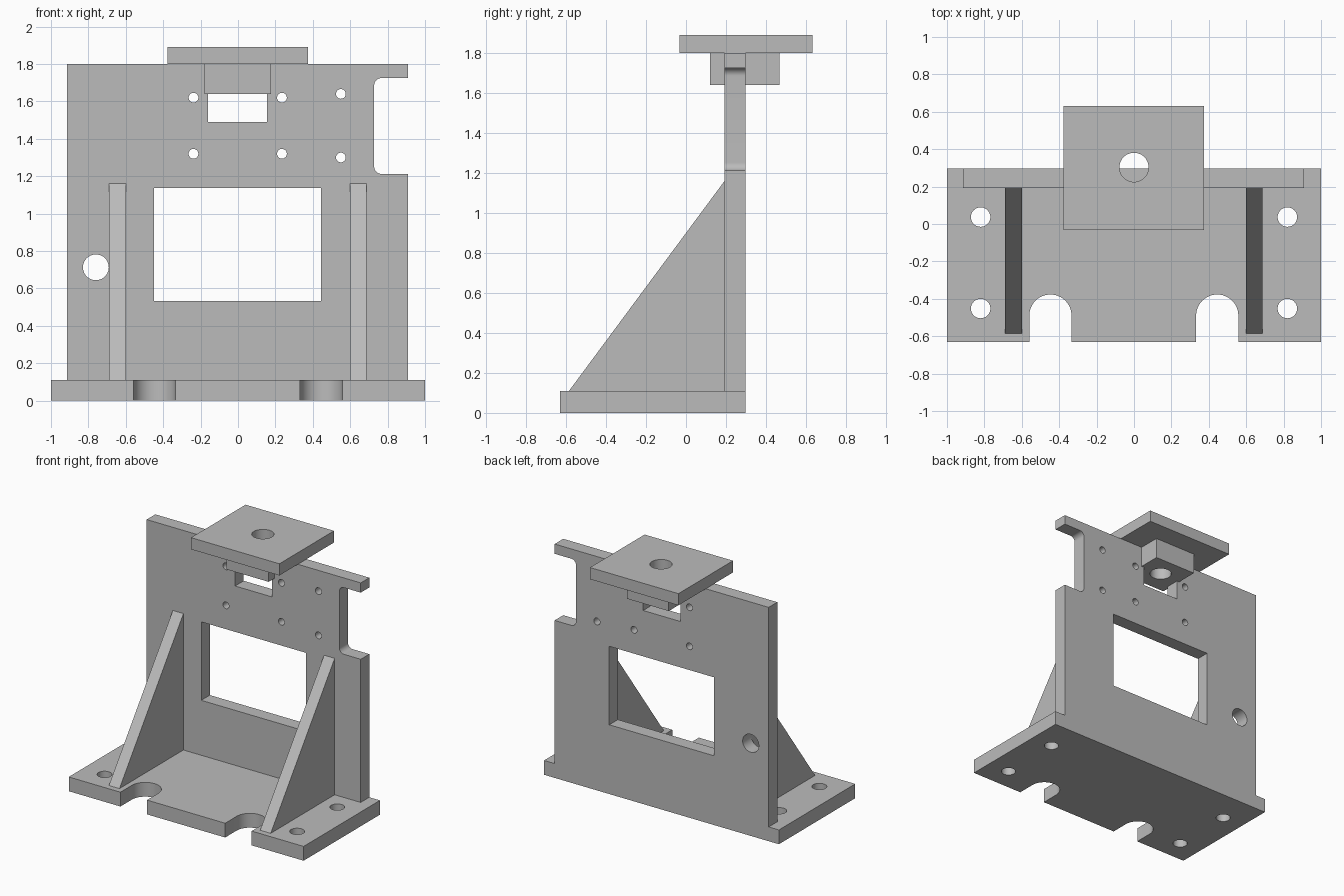
import bpy, bmesh, math
from mathutils import Matrix

cube = bpy.data.objects.get("Cube")
if cube:
    bpy.data.objects.remove(cube, do_unlink=True)

grey = bpy.data.materials.new("plain grey")
grey.use_nodes = True
color = (0.5, 0.5, 0.5, 1)
grey.diffuse_color = color
grey.node_tree.nodes["Principled BSDF"].inputs["Base Color"].default_value = color

# Drawing planes: local x, y, z mapped to world axes
FLAT = Matrix.Identity(4)
FRONT = Matrix.Rotation(math.pi / 2, 4, "X")
SIDE = Matrix(((0, 0, 1, 0), (1, 0, 0, 0), (0, 1, 0, 0), (0, 0, 0, 1)))


def arc(cx, cy, r, start, end, steps=12):
    angles = [math.radians(start + (end - start) * i / steps) for i in range(steps + 1)]
    return [(cx + r * math.cos(a), cy + r * math.sin(a)) for a in angles]


def circle(cx, cy, r):
    return arc(cx, cy, r, 0, 360, 40)[:-1]


def rect(x0, x1, y0, y1):
    return [(x0, y0), (x1, y0), (x1, y1), (x0, y1)]


def plate(name, loops, plane, low, high):
    """Extrude an outline with holes between two offsets along the plane normal."""
    curve = bpy.data.curves.new(name + "_profile", "CURVE")
    curve.dimensions = "2D"
    curve.fill_mode = "BOTH"
    curve.extrude = (high - low) / 2
    for loop in loops:
        spline = curve.splines.new("POLY")
        spline.points.add(len(loop) - 1)
        for point, (x, y) in zip(spline.points, loop):
            point.co = (x, y, 0, 1)
        spline.use_cyclic_u = True
    helper = bpy.data.objects.new(name + "_profile", curve)
    bpy.context.collection.objects.link(helper)
    bpy.context.view_layer.update()
    evaluated = helper.evaluated_get(bpy.context.evaluated_depsgraph_get())
    mesh = bpy.data.meshes.new_from_object(evaluated)
    bpy.data.objects.remove(helper, do_unlink=True)
    bpy.data.curves.remove(curve)

    # Weld the caps to the sides and move into place
    bm = bmesh.new()
    bm.from_mesh(mesh)
    bmesh.ops.remove_doubles(bm, verts=bm.verts, dist=0.0001)
    bm.transform(plane @ Matrix.Translation((0, 0, (low + high) / 2)))
    bmesh.ops.recalc_face_normals(bm, faces=bm.faces)
    bm.to_mesh(mesh)
    bm.free()
    mesh.name = name
    mesh.materials.clear()
    mesh.materials.append(grey)
    obj = bpy.data.objects.new(name, mesh)
    bpy.context.collection.objects.link(obj)
    bpy.ops.object.select_all(action="DESELECT")
    obj.select_set(True)
    bpy.context.view_layer.objects.active = obj
    bpy.ops.object.shade_smooth_by_angle(angle=math.radians(30))
    return obj


BASE_TOP, WALL_TOP = 0.11, 1.80
WALL_FRONT, WALL_BACK = 0.193, 0.298

# Base with two round-ended slots and four bolt holes
outline = [(-1, WALL_BACK), (-1, -0.63)]
for cx in (-0.447, 0.445):
    outline += [(cx - 0.113, -0.63)] + arc(cx, -0.49, 0.113, 180, 0, 24) + [(cx + 0.113, -0.63)]
outline += [(1, -0.63), (1, WALL_BACK)]
bolts = [circle(x, y, 0.052) for x in (-0.82, 0.82) for y in (-0.452, 0.037)]
plate("base", [outline] + bolts, FLAT, 0, BASE_TOP)

# Upright wall with a side notch and a top slot for the block
R = 0.04
wall = [(-0.913, BASE_TOP), (0.91, BASE_TOP), (0.91, 1.212)]
wall += arc(0.728 + R, 1.212 + R, R, 270, 180)
wall += arc(0.728 + R, 1.725 - R, R, 180, 90)
wall += [(0.91, 1.725), (0.91, WALL_TOP), (0.156, WALL_TOP), (0.156, 1.49),
         (-0.16, 1.49), (-0.16, WALL_TOP), (-0.913, WALL_TOP)]
openings = [rect(-0.448, 0.445, 0.533, 1.137), circle(-0.76, 0.713, 0.069)]
openings += [circle(x, z, 0.026) for x in (-0.238, 0.235) for z in (1.32, 1.62)]
openings += [circle(0.55, z, 0.026) for z in (1.30, 1.64)]
plate("wall", [wall] + openings, FRONT, -WALL_BACK, -WALL_FRONT)

# Triangular ribs
rib = [(-0.585, BASE_TOP), (WALL_FRONT, BASE_TOP), (WALL_FRONT, 1.16)]
for side, x in (("right", -0.69), ("left", 0.598)):
    plate(side + "_rib", [rib], SIDE, x, x + 0.09)

# Mounting block and top platform sharing one bore
bore = circle(0, 0.303, 0.078)
plate("mounting_block", [rect(-0.18, 0.177, 0.12, 0.467), bore], FLAT, 1.64, WALL_TOP)
plate("top_platform", [rect(-0.378, 0.375, -0.032, 0.632), bore], FLAT, WALL_TOP, 1.89)
